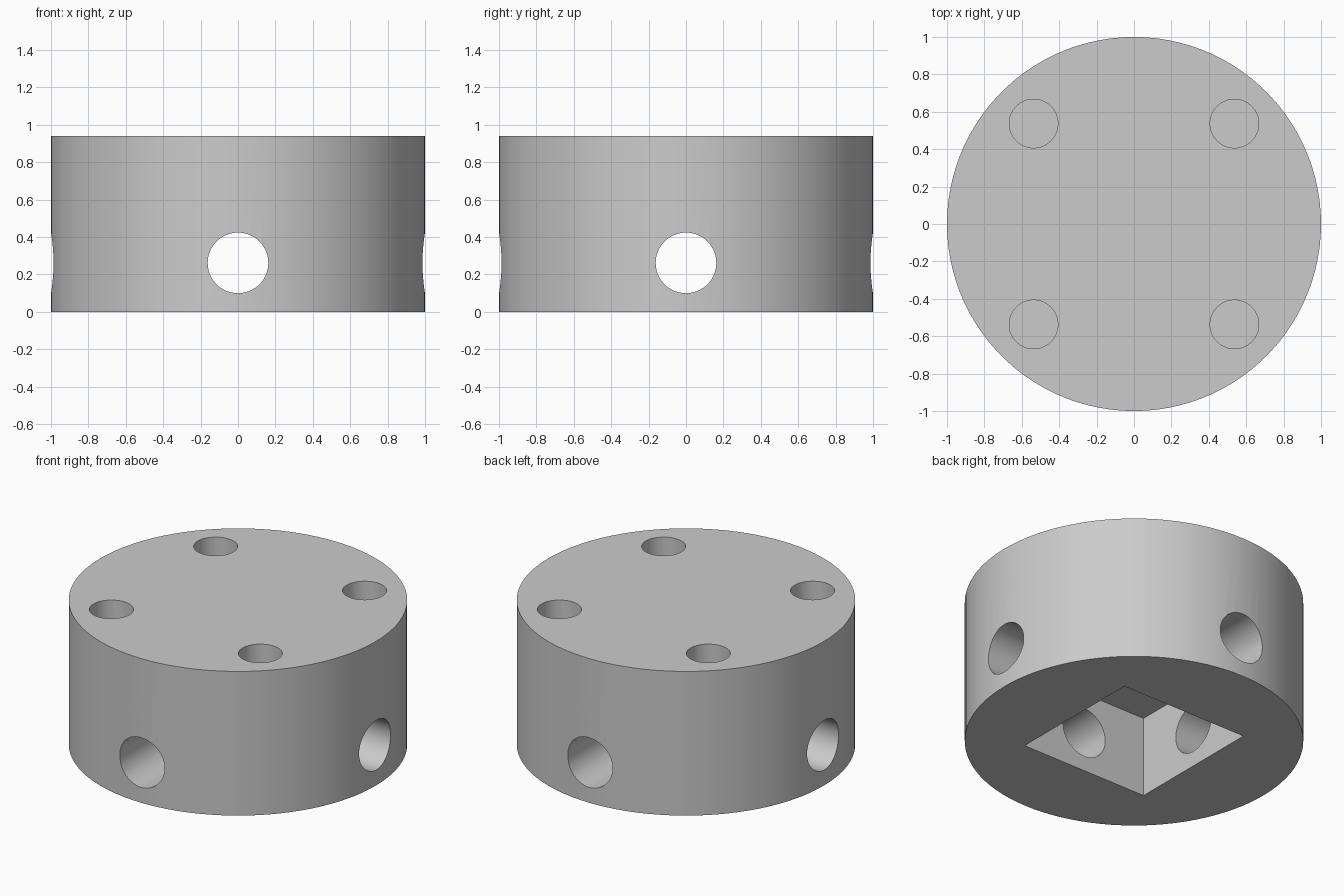
import bpy
from math import pi

default = bpy.data.objects.get("Cube")
if default:
    bpy.data.objects.remove(default, do_unlink=True)

HEIGHT = 0.94

# Plain grey material
grey = bpy.data.materials.new("plain_grey")
grey.use_nodes = True
colour = (0.6, 0.6, 0.6, 1)
grey.diffuse_color = colour
grey.node_tree.nodes["Principled BSDF"].inputs["Base Color"].default_value = colour


def cylinder(name, radius, depth, location, rotation=(0, 0, 0), sides=64):
    bpy.ops.mesh.primitive_cylinder_add(vertices=sides, radius=radius, depth=depth,
                                        location=location, rotation=rotation)
    obj = bpy.context.object
    obj.name = name
    obj.data.materials.append(grey)
    return obj


def cut(target, cutter):
    cutter.hide_render = True
    mod = target.modifiers.new(cutter.name, "BOOLEAN")
    mod.operation = "DIFFERENCE"
    mod.solver = "EXACT"
    mod.object = cutter
    bpy.context.view_layer.objects.active = target
    bpy.ops.object.modifier_apply(modifier=mod.name)
    bpy.data.objects.remove(cutter, do_unlink=True)


# Round hub body
hub = cylinder("hub_body", 1, HEIGHT, (0, 0, HEIGHT / 2), sides=100)

# Square pocket open at the bottom
POCKET_SIDE, POCKET_DEPTH = 0.916, 0.526
bpy.ops.mesh.primitive_cube_add(size=1)
pocket = bpy.context.object
pocket.name = "square_pocket"
pocket.data.materials.append(grey)
pocket.scale = (POCKET_SIDE, POCKET_SIDE, POCKET_DEPTH * 2)
cut(hub, pocket)

# Cross holes through the sides, along both axes
for name, rotation in (("side_hole_y", (pi / 2, 0, 0)), ("side_hole_x", (0, pi / 2, 0))):
    cut(hub, cylinder(name, 0.162, 3, (0, 0, 0.262), rotation))

# Four blind screw holes in the top
HOLE_DEPTH = 0.3
for sx in (-1, 1):
    for sy in (-1, 1):
        cut(hub, cylinder("screw_hole", 0.13, HOLE_DEPTH * 2,
                          (sx * 0.537, sy * 0.537, HEIGHT)))

# Smooth round walls with crisp rims
bpy.ops.object.select_all(action="DESELECT")
hub.select_set(True)
bpy.context.view_layer.objects.active = hub
bpy.ops.object.shade_smooth_by_angle(angle=pi / 6)
